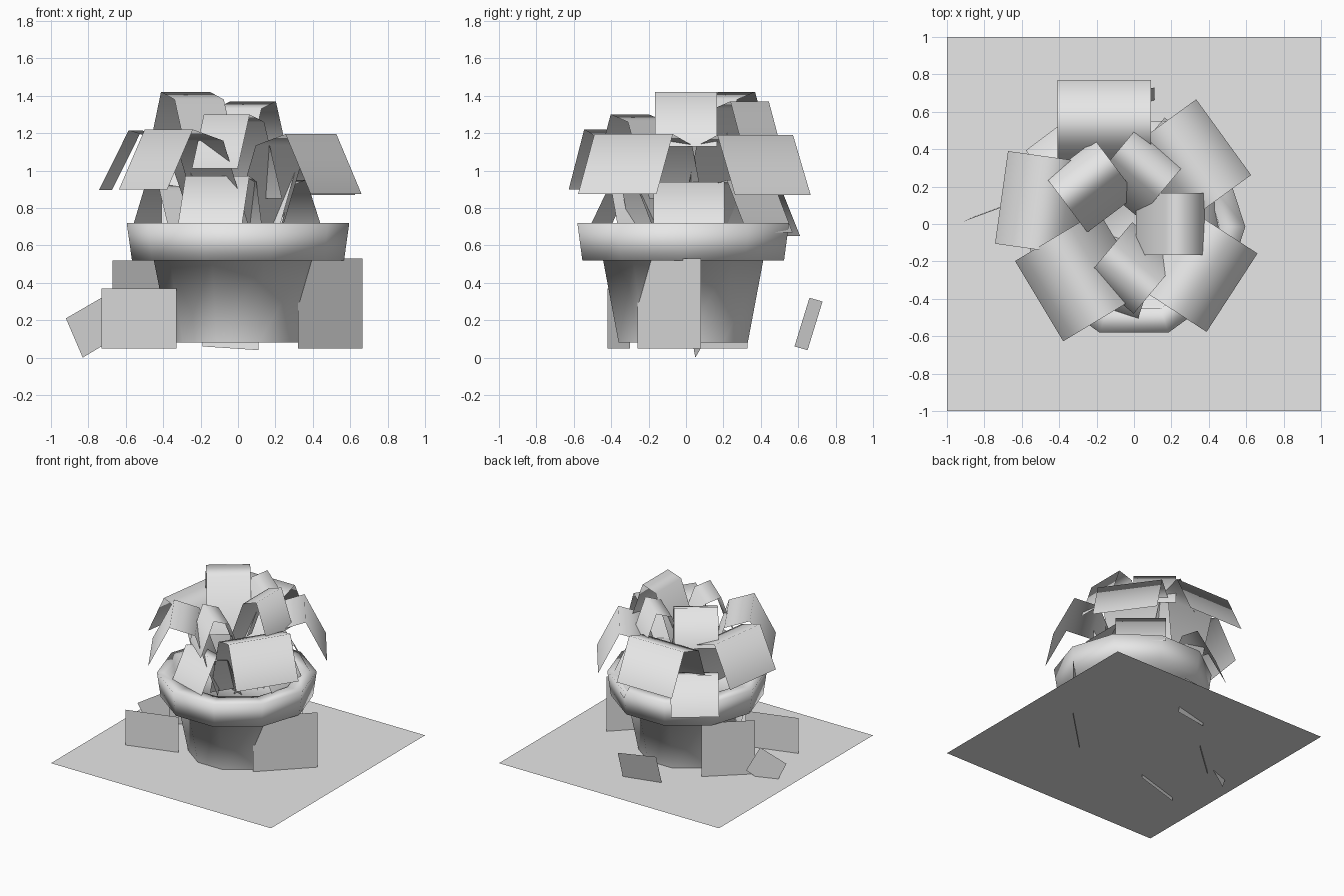
import bpy
import bmesh
from math import cos, sin, tau, radians
from mathutils import Vector

if "Cube" in bpy.data.objects:
    bpy.data.objects.remove(bpy.data.objects["Cube"], do_unlink=True)

grey = bpy.data.materials.new("plain grey")
grey.use_nodes = True
shade = (0.8, 0.8, 0.8, 1)
grey.diffuse_color = shade
for node in grey.node_tree.nodes:
    if node.type == 'BSDF_PRINCIPLED':
        node.inputs["Base Color"].default_value = shade


def add_object(name, points, faces, smooth=False, tidy=False):
    """Make a mesh object from points and faces."""
    mesh = bpy.data.meshes.new(name)
    mesh.from_pydata([tuple(p) for p in points], [], faces)
    if tidy:
        bm = bmesh.new()
        bm.from_mesh(mesh)
        bmesh.ops.recalc_face_normals(bm, faces=bm.faces)
        bm.to_mesh(mesh)
        bm.free()
    for face in mesh.polygons:
        face.use_smooth = smooth
    mesh.materials.append(grey)
    obj = bpy.data.objects.new(name, mesh)
    bpy.context.scene.collection.objects.link(obj)
    return obj


def lathe(name, profile, centre, sides=10):
    """Turn an open (radius, height) profile and close its last ring."""
    points, faces = [], []
    for radius, height in profile:
        for i in range(sides):
            a = tau * i / sides
            points.append((centre[0] + radius * cos(a),
                           centre[1] + radius * sin(a), height))
    for row in range(len(profile) - 1):
        low, high = row * sides, (row + 1) * sides
        for i in range(sides):
            j = (i + 1) % sides
            faces.append((low + i, low + j, high + j, high + i))
    last = (len(profile) - 1) * sides
    faces.append(tuple(range(last, last + sides)))
    return add_object(name, points, faces, smooth=True, tidy=True)


def leaf(name, fold, heading, width, profile):
    """Bend a strip along (reach, rise) offsets measured from its fold."""
    a = radians(heading)
    out = Vector((cos(a), sin(a), 0))
    side = Vector((-sin(a), cos(a), 0)) * width / 2
    points = []
    for reach, rise in profile:
        middle = Vector(fold) + out * reach + Vector((0, 0, rise))
        points += [middle - side, middle + side]
    faces = [(i, i + 2, i + 3, i + 1) for i in range(0, len(points) - 2, 2)]
    add_object(name, points, faces, smooth=True)


def upright_card(name, start, end, low, high):
    """Stand a flat card on the line from start to end."""
    points = [(*start, low), (*end, low), (*end, high), (*start, high)]
    add_object(name, points, [(0, 1, 2, 3)])


# Ground sheet
ground = 0.08
add_object("ground_sheet", [(-1, -1, ground), (1, -1, ground),
                            (1, 1, ground), (-1, 1, ground)], [(0, 1, 2, 3)])

# Pot with its overhanging rim, hollow top and soil floor
middle = (0, -0.015)
lathe("pot", [(0.363, 0.08), (0.45, 0.52), (0.567, 0.52), (0.595, 0.72),
              (0.46, 0.72), (0.44, 0.62)], middle)

# Three tiers of bent leaves: base, knee, fold, tip
outer = [(-0.36, -0.55), (-0.19, -0.06), (0, 0), (0.16, -0.32)]
upper = [(-0.27, -0.45), (-0.12, -0.04), (0, 0), (0.1, -0.29)]
lower = [(-0.25, -0.35), (-0.12, -0.03), (0, 0), (0.14, -0.28)]

leaf("outer_leaf_front_right", (-0.37, -0.33, 1.22), 211, 0.5, outer)
leaf("outer_leaf_front_left", (0.39, -0.28, 1.195), -33, 0.5, outer)
leaf("outer_leaf_right", (-0.55, 0.12, 1.215), 172, 0.5, outer)
leaf("outer_leaf_back", (-0.16, 0.61, 1.22), 90, 0.5, outer)
leaf("outer_leaf_back_left", (0.35, 0.37, 1.19), 36, 0.5, outer)

leaf("upper_leaf_left", (0.28, 0, 1.42), 0, 0.33, upper)
leaf("upper_leaf_back_left", (0.08, 0.34, 1.37), 50, 0.32, upper)
leaf("upper_leaf_back_right", (-0.28, 0.27, 1.42), 127, 0.33, upper)
leaf("upper_leaf_front", (-0.06, -0.30, 1.30), 230, 0.32, upper)

leaf("lower_leaf_front", (-0.11, -0.33, 0.97), 252, 0.36, lower)
leaf("lower_leaf_left", (0.32, 0.015, 0.94), 0, 0.38, lower)
leaf("lower_leaf_back_left", (0.22, 0.34, 0.95), 50, 0.38, lower)
leaf("lower_leaf_back_right", (-0.35, 0.39, 0.93), 127, 0.36, lower)

# Flat cards standing around the pot
upright_card("card_left", (0.32, -0.26), (0.665, 0.08), 0.05, 0.53)
upright_card("card_front_right", (-0.73, -0.42), (-0.33, -0.30), 0.05, 0.37)
upright_card("card_back_right", (-0.67, 0.06), (-0.37, 0.33), 0.05, 0.52)
add_object("card_leaning_back", [(0.11, 0.65, 0.04), (-0.19, 0.58, 0.06),
                                 (-0.19, 0.66, 0.32), (0.11, 0.73, 0.30)],
           [(0, 1, 2, 3)])
add_object("card_tipped_right", [(-0.92, 0.01, 0.21), (-0.83, 0.05, 0),
                                 (-0.63, 0.12, 0.12), (-0.73, 0.08, 0.32)],
           [(0, 1, 2, 3)])
